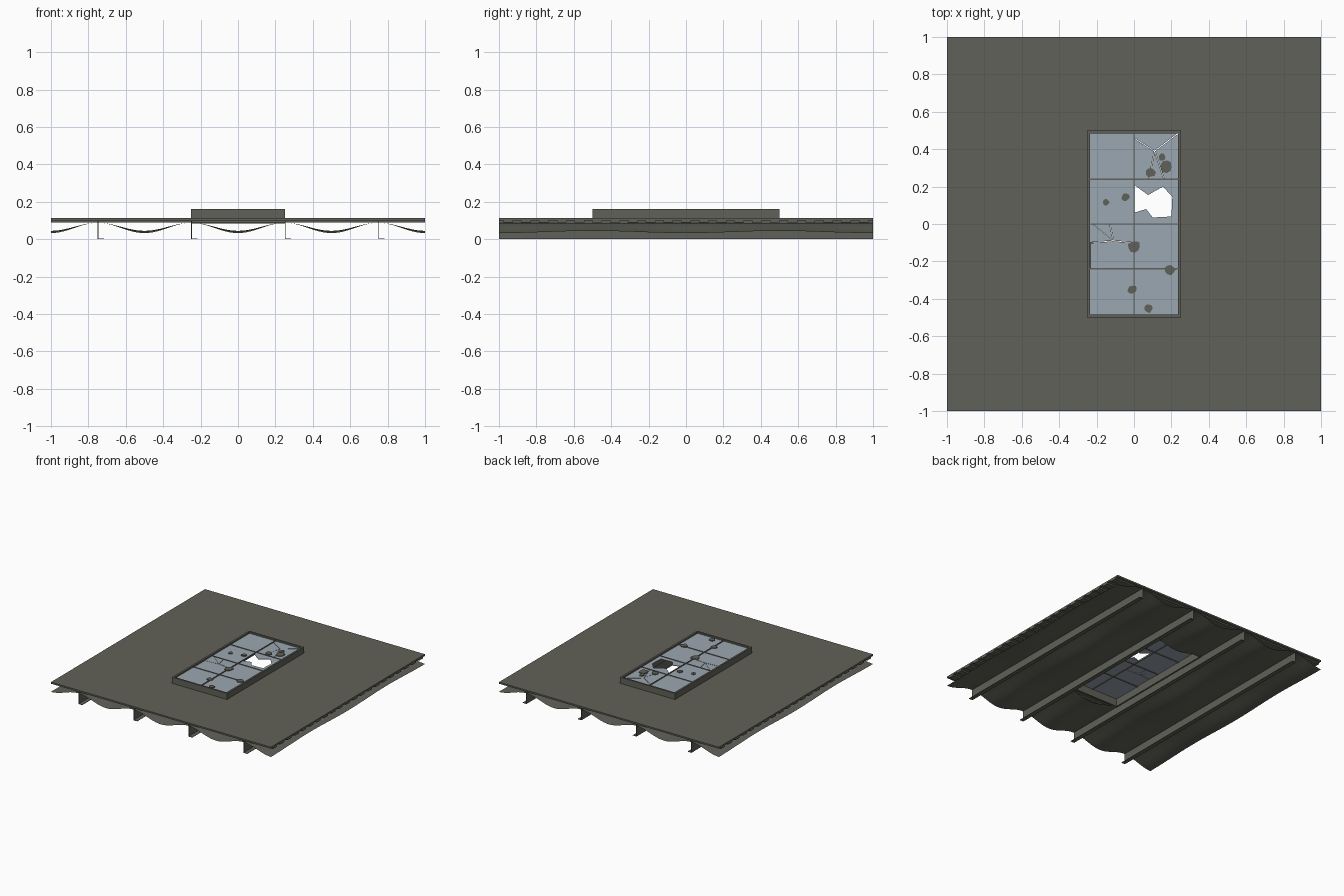
import bpy, bmesh, math, random
from mathutils import Vector

random.seed(4)
cube = bpy.data.objects.get("Cube")
if cube:
    bpy.data.objects.remove(cube, do_unlink=True)


def material(name, rgb):
    m = bpy.data.materials.new(name)
    m.use_nodes = True
    m.diffuse_color = (*rgb, 1)
    m.node_tree.nodes["Principled BSDF"].inputs["Base Color"].default_value = (*rgb, 1)
    return m


GREY = material("weathered_grey", (0.12, 0.12, 0.10))
GLASS = material("pale_glass", (0.33, 0.385, 0.44))


def finish(name, bm, mat):
    bmesh.ops.recalc_face_normals(bm, faces=bm.faces)
    mesh = bpy.data.meshes.new(name)
    bm.to_mesh(mesh)
    bm.free()
    mesh.materials.append(mat)
    ob = bpy.data.objects.new(name, mesh)
    bpy.context.collection.objects.link(ob)
    return ob


def add_box(bm, x0, x1, y0, y1, z0, z1):
    verts = bmesh.ops.create_cube(bm, size=1)["verts"]
    for v in verts:
        v.co = ((x0 + x1) / 2 + v.co.x * (x1 - x0),
                (y0 + y1) / 2 + v.co.y * (y1 - y0),
                (z0 + z1) / 2 + v.co.z * (z1 - z0))


def add_prism(bm, points, z0, z1):
    low = [bm.verts.new((x, y, z0)) for x, y in points]
    high = [bm.verts.new((x, y, z1)) for x, y in points]
    bm.faces.new(low[::-1])
    bm.faces.new(high)
    for i in range(len(points)):
        j = (i + 1) % len(points)
        bm.faces.new((low[i], low[j], high[j], high[i]))


def ring(name, outer, inner, z0, z1):
    """Rectangular plate with a rectangular opening."""
    bm = bmesh.new()
    signs = [(-1, -1), (1, -1), (1, 1), (-1, 1)]
    loops = [[bm.verts.new((sx * half[0], sy * half[1], z)) for sx, sy in signs]
             for half, z in ((outer, z0), (outer, z1), (inner, z1), (inner, z0))]
    for a in range(4):
        p, q = loops[a], loops[(a + 1) % 4]
        for i in range(4):
            j = (i + 1) % 4
            bm.faces.new((p[i], p[j], q[j], q[i]))
    return finish(name, bm, GREY)


# Roof plate and skylight curb
ring("roof_plate", (1, 1), (0.24, 0.49), 0.1, 0.113)
ring("skylight_curb", (0.25, 0.5), (0.235, 0.485), 0.085, 0.163)

# Deck ribs running across the underside, interrupted by the skylight
bm = bmesh.new()
for i in range(21):
    y = -0.95 + i * 0.095
    spans = [(-1, 1)] if abs(y) > 0.53 else [(-1, -0.25), (0.25, 1)]
    for x0, x1 in spans:
        add_box(bm, x0, x1, y - 0.026, y + 0.026, 0.089, 0.1)
finish("deck_ribs", bm, GREY)

# Angle-section beams
for i in range(4):
    x = -0.75 + i * 0.5
    bm = bmesh.new()
    profile = [(0, 0), (0.034, 0), (0.034, 0.003), (0.003, 0.003), (0.003, 0.1), (0, 0.1)]
    front = [bm.verts.new((x + px, -1, pz)) for px, pz in profile]
    face = bm.faces.new(front)
    back = bmesh.ops.extrude_face_region(bm, geom=[face])["geom"]
    bmesh.ops.translate(bm, vec=(0, 2, 0),
                        verts=[v for v in back if isinstance(v, bmesh.types.BMVert)])
    bm.faces.ensure_lookup_table()
    if not face.is_valid or len(bm.faces) < 8:
        bm.faces.new(front)
    finish(f"beam_{i + 1}", bm, GREY)

# Sagging lining hung between the beams
bm = bmesh.new()
bmesh.ops.create_grid(bm, x_segments=80, y_segments=40, size=1)
hole = [f for f in bm.faces
        if abs(f.calc_center_median().x) < 0.25 and abs(f.calc_center_median().y) < 0.5]
bmesh.ops.delete(bm, geom=hole, context="FACES")
for v in bm.verts:
    depth = 0.049 + 0.006 * math.cos(2 * math.pi * v.co.y)
    v.co.z = 0.088 - depth * (1 + math.cos(4 * math.pi * v.co.x)) / 2
for f in bm.faces:
    f.smooth = True
finish("sagging_lining", bm, GREY)

# Glazing bars
bm = bmesh.new()
add_box(bm, -0.004, 0.004, -0.485, 0.485, 0.142, 0.156)
for y in (-0.24, 0, 0.24):
    add_box(bm, -0.235, 0.235, y - 0.004, y + 0.004, 0.143, 0.155)
finish("glazing_bars", bm, GREY)

# Glass panes: whole, broken and cracked
Z0, Z1 = 0.147, 0.151
W, H, B = 0.235, 0.485, 0.24
bm = bmesh.new()
for x0, x1, y0, y1 in ((-W, 0, -H, -B), (0, W, -H, -B), (0, W, -B, 0),
                       (-W, 0, 0, B), (-W, 0, B, H)):
    add_box(bm, x0, x1, y0, y1, Z0, Z1)
finish("whole_panes", bm, GLASS)

bm = bmesh.new()
add_prism(bm, [(0, 0), (W, 0), (W, B), (0, B), (0, 0.21), (0.075, 0.155), (0.155, 0.2),
               (0.205, 0.145), (0.2, 0.04), (0.1, 0.035), (0.065, 0.08), (0, 0.06)], Z0, Z1)
finish("broken_pane", bm, GLASS)

c, d = (0.11, 0.39), (-0.11, -0.09)
shards = [
    [c, (W, H), (0, H), (0, 0.46)],
    [c, (0, 0.46), (0, B), (0.08, B)],
    [c, (0.08, B), (0.16, B)],
    [c, (0.16, B), (W, B), (W, H)],
    [d, (-W, -0.1), (-W, -B), (0, -B), (0, -0.1)],
    [d, (0, -0.1), (0, 0), (-0.13, 0)],
    [d, (-0.13, 0), (-0.22, 0)],
    [d, (-0.22, 0), (-W, 0), (-W, -0.1)],
]
bm = bmesh.new()
for shard in shards:
    mid = sum((Vector(p) for p in shard), Vector((0, 0))) / len(shard)
    add_prism(bm, [mid + (Vector(p) - mid) * 0.97 for p in shard], Z0, Z1)
finish("cracked_panes", bm, GLASS)

# Dirt patches lying on the glass
patches = [(0.15, 0.36, 0.021), (0.17, 0.31, 0.036), (0.09, 0.275, 0.027),
           (-0.045, 0.145, 0.023), (-0.15, 0.115, 0.018), (0, -0.12, 0.036),
           (0.19, -0.245, 0.03), (-0.01, -0.35, 0.026), (0.08, -0.45, 0.024)]
bm = bmesh.new()
for x, y, r in patches:
    points = []
    for k in range(9):
        a = k * math.tau / 9
        s = r * random.uniform(0.75, 1.1)
        points.append((x + s * math.cos(a), y + s * math.sin(a)))
    add_prism(bm, points, Z1, Z1 + 0.006)
finish("dirt_patches", bm, GREY)
